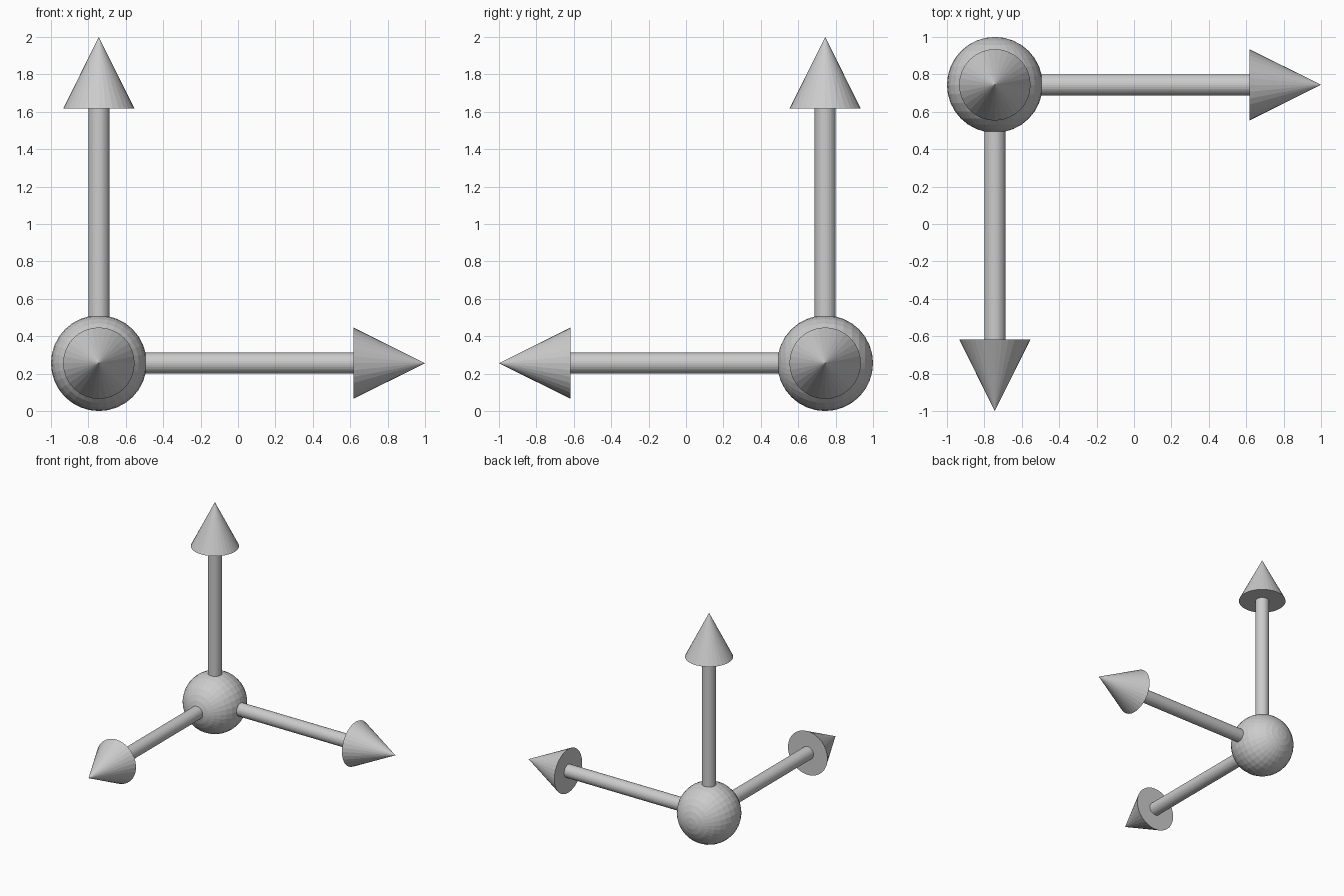
import bpy
from math import pi
from mathutils import Vector

if "Cube" in bpy.data.objects:
    bpy.data.objects.remove(bpy.data.objects["Cube"])

R_BALL = 0.256            # centre ball
R_SHAFT = 0.0565
R_HEAD, H_HEAD = 0.191, 0.383
LENGTH = 2 - R_BALL       # ball centre to arrow tip
OFF = (LENGTH - R_BALL) / 2
CENTRE = Vector((-OFF, OFF, R_BALL))
SIDES = 32


def cone(name, r1, r2, start, end, axis):
    """Straight round part along an axis, from start to end measured from the ball centre."""
    bpy.ops.mesh.primitive_cone_add(
        vertices=SIDES, radius1=r1, radius2=r2, depth=end - start,
        location=CENTRE + axis * (start + end) / 2,
        rotation=axis.to_track_quat('Z', 'Y').to_euler())
    bpy.context.object.name = name


# Ball at the corner, poles facing front and back
bpy.ops.mesh.primitive_uv_sphere_add(segments=SIDES, ring_count=16, radius=R_BALL,
                                     location=CENTRE, rotation=(pi / 2, 0, 0))
bpy.context.object.name = "centre_ball"

# Three identical arrows: right, front and up
for label, direction in (("right", (1, 0, 0)), ("front", (0, -1, 0)), ("up", (0, 0, 1))):
    axis = Vector(direction)
    cone(label + "_shaft", R_SHAFT, R_SHAFT, 0, LENGTH - H_HEAD, axis)
    cone(label + "_arrowhead", R_HEAD, 0, LENGTH - H_HEAD, LENGTH, axis)
